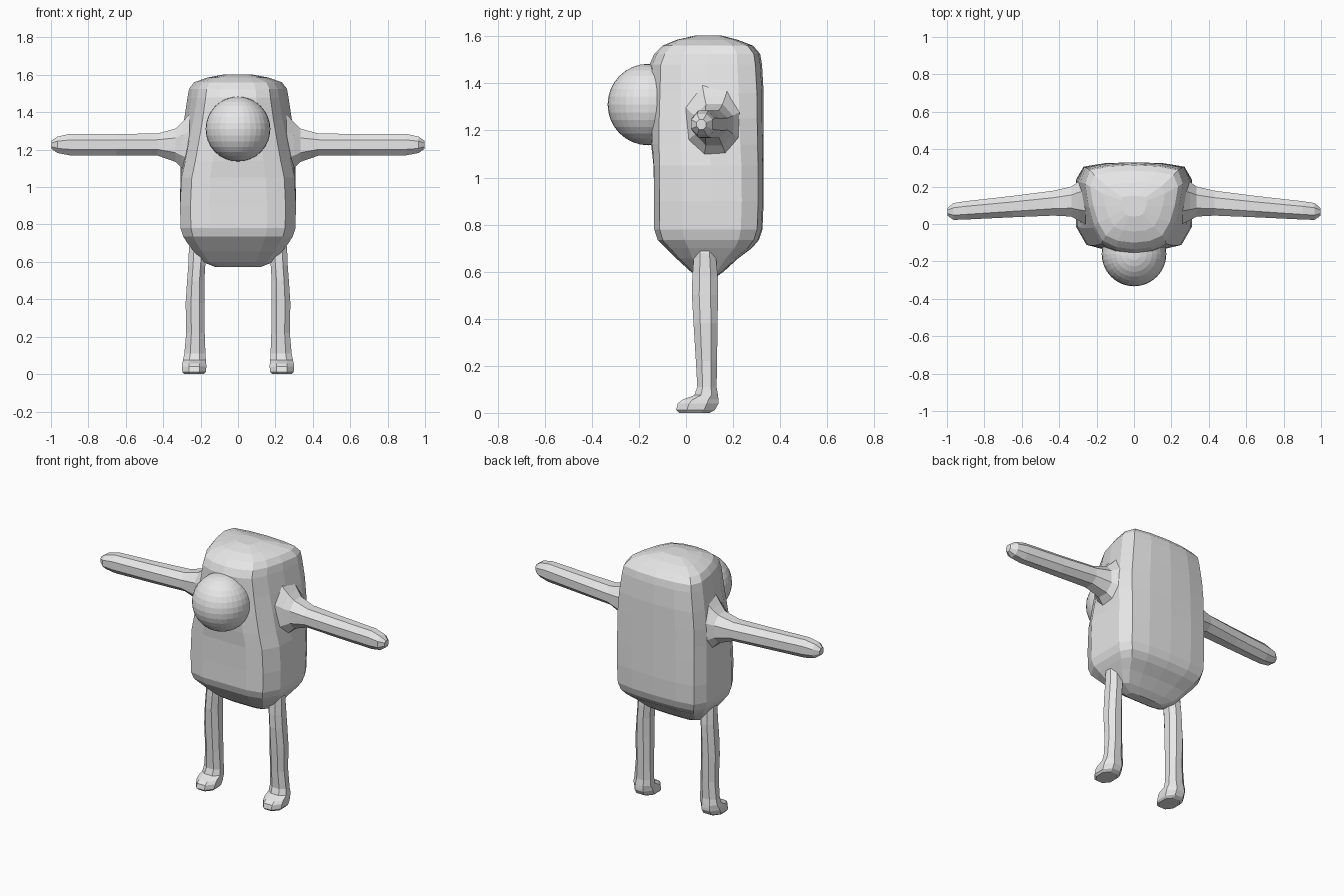
import bpy, bmesh, math

grey = bpy.data.materials.new("plain grey")
grey.diffuse_color = (0.8, 0.8, 0.8, 1)


def loft(name, rings):
    """Skin closed rings of equal size and cap both ends."""
    bm = bmesh.new()
    rows = [[bm.verts.new(p) for p in ring] for ring in rings]
    n = len(rows[0])
    for a, b in zip(rows, rows[1:]):
        for i in range(n):
            j = (i + 1) % n
            bm.faces.new((a[i], a[j], b[j], b[i]))
    bm.faces.new(rows[0])
    bm.faces.new(rows[-1])
    bmesh.ops.recalc_face_normals(bm, faces=bm.faces)
    mesh = bpy.data.meshes.new(name)
    bm.to_mesh(mesh)
    bm.free()
    mesh.materials.append(grey)
    obj = bpy.data.objects.new(name, mesh)
    bpy.context.collection.objects.link(obj)
    return obj


def octagon(a0, a1, b0, b1, c=0.28):
    """Chamfered rectangle in two coordinates."""
    pts = [(c, 0), (1 - c, 0), (1, c), (1, 1 - c),
           (1 - c, 1), (c, 1), (0, 1 - c), (0, c)]
    return [(a0 + (a1 - a0) * u, b0 + (b1 - b0) * v) for u, v in pts]


# Body: half outlines (width, depth), boxy below and shield-shaped above
LOW = [(0, 0), (.5, 0), (.82, .05), (1, .26), (1, .52), (1, .8),
       (.87, .95), (.5, .99), (0, 1)]
HIGH = [(0, 0), (.36, .025), (.64, .1), (.81, .28), (.93, .52), (1, .78),
        (.9, .94), (.5, .985), (0, 1)]
# height, half width, front y, back y, amount of shield shape
BODY = [(.572, .12, .06, .12, 0), (.60, .19, .02, .16, 0),
        (.655, .235, -.04, .22, 0), (.70, .27, -.085, .28, 0),
        (.735, .293, -.12, .31, 0), (.78, .307, -.135, .325, 0),
        (.90, .31, -.135, .33, 0), (1.05, .308, -.138, .33, .1),
        (1.14, .305, -.148, .33, .4), (1.25, .30, -.155, .33, .7),
        (1.36, .288, -.157, .33, .9), (1.48, .270, -.155, .323, 1),
        (1.525, .262, -.135, .315, 1), (1.56, .235, -.10, .285, 1),
        (1.585, .165, -.04, .22, 1), (1.603, .07, .04, .15, 1)]
rings = []
for z, w, y0, y1, t in BODY:
    half = [((a[0] * (1 - t) + b[0] * t) * w,
             y0 + (a[1] * (1 - t) + b[1] * t) * (y1 - y0))
            for a, b in zip(LOW, HIGH)]
    ring = half + [(-x, y) for x, y in half[-2:0:-1]]
    rings.append([(x, y, z) for x, y in ring])
loft("body", rings)

# Legs with feet: z, inner x, outer x, front y, back y
LEG = [(.74, .17, .245, .05, .115), (.68, .165, .262, .035, .125),
       (.58, .175, .266, .027, .135), (.50, .180, .272, .025, .136),
       (.38, .178, .280, .032, .134), (.22, .178, .277, .042, .132),
       (.11, .174, .287, .048, .130), (.075, .172, .294, .035, .136),
       (.056, .170, .298, -.015, .138), (.04, .169, .300, -.035, .138),
       (.012, .172, .298, -.042, .122), (0, .182, .288, -.03, .10)]
# Arms: x, front y, back y, low z, high z
ARM = [(.26, .00, .25, 1.06, 1.39), (.30, .02, .225, 1.10, 1.345),
       (.335, .04, .20, 1.135, 1.312), (.43, .045, .178, 1.168, 1.286),
       (.65, .036, .150, 1.168, 1.284), (.90, .024, .122, 1.170, 1.284),
       (.965, .022, .112, 1.182, 1.270), (.998, .045, .085, 1.205, 1.247)]
for side, s in (("left", 1), ("right", -1)):
    loft(side + "_leg", [[(s * x, y, z) for x, y in octagon(x0, x1, y0, y1)]
                         for z, x0, x1, y0, y1 in LEG])
    loft(side + "_arm", [[(s * x, y, z) for y, z in octagon(y0, y1, z0, z1)]
                         for x, y0, y1, z0, z1 in ARM])

# Round nose ball
bpy.ops.mesh.primitive_uv_sphere_add(segments=32, ring_count=16, radius=.173,
                                     location=(0, -.16, 1.31))
ball = bpy.context.object
ball.name = "nose_ball"
ball.data.materials.append(grey)
